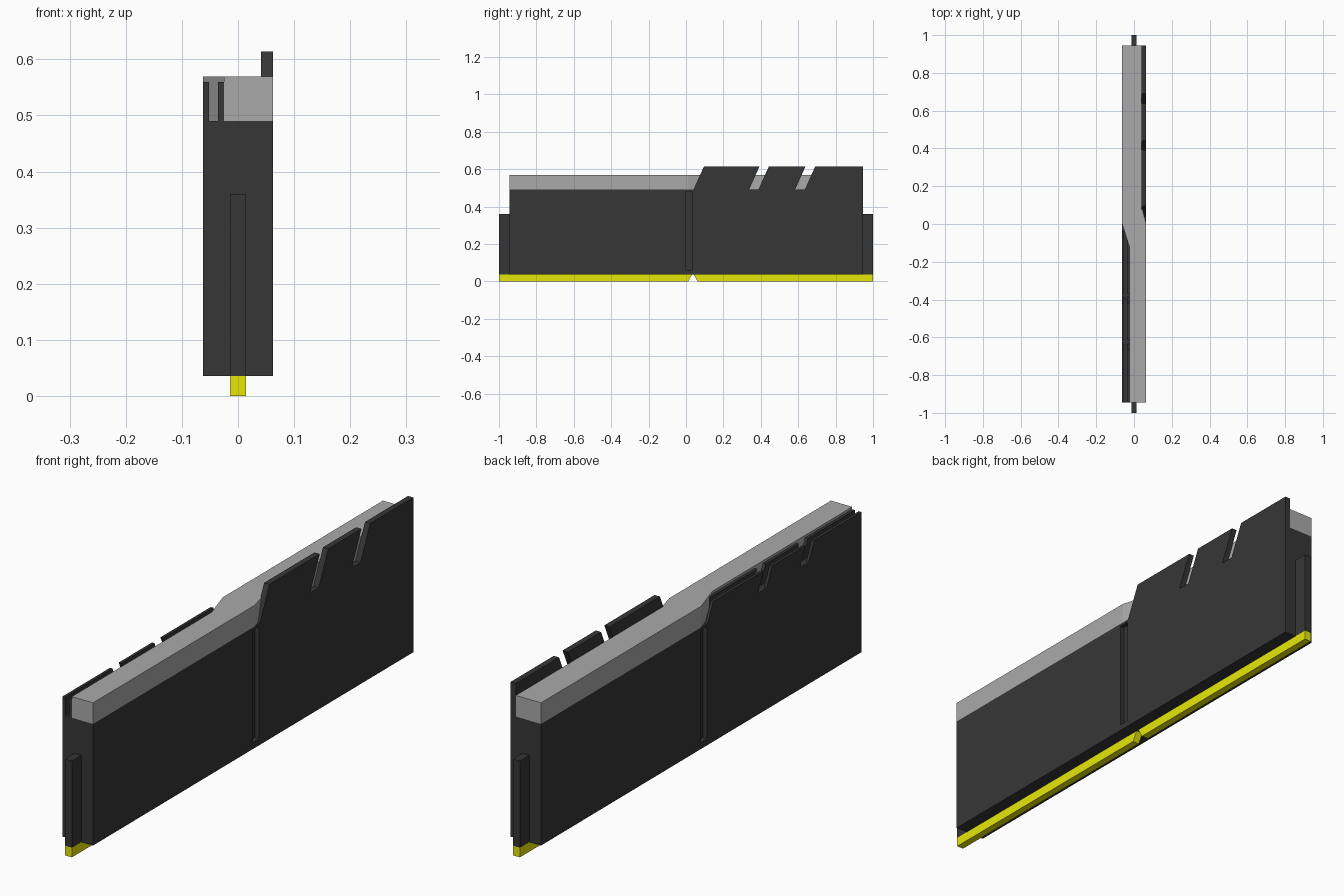
import bpy, bmesh
from mathutils import Vector

if "Cube" in bpy.data.objects:
    bpy.data.objects.remove(bpy.data.objects["Cube"])


def material(name, rgb):
    m = bpy.data.materials.new(name)
    m.diffuse_color = (*rgb, 1)
    m.use_nodes = True
    m.node_tree.nodes["Principled BSDF"].inputs["Base Color"].default_value = m.diffuse_color
    return m


DARK = material("dark_metal", (0.037, 0.037, 0.037))
LIGHT = material("light_diffuser", (0.40, 0.40, 0.40))
GOLD = material("contact_yellow", (0.8, 0.8, 0.003))


def prism(name, profiles, axis, lo, hi, mat=None):
    """Extrude 2D outlines: (y, z) along x, or (x, y) along z."""
    bm = bmesh.new()
    for outline in profiles:
        pts = [(lo, *p) if axis == 'x' else (*p, lo) for p in outline]
        face = bm.faces.new([bm.verts.new(p) for p in pts])
        new = bmesh.ops.extrude_face_region(bm, geom=[face])['geom']
        shift = Vector((hi - lo, 0, 0)) if axis == 'x' else Vector((0, 0, hi - lo))
        bmesh.ops.translate(bm, vec=shift,
                            verts=[g for g in new if isinstance(g, bmesh.types.BMVert)])
    bmesh.ops.recalc_face_normals(bm, faces=bm.faces)
    mesh = bpy.data.meshes.new(name)
    bm.to_mesh(mesh)
    bm.free()
    ob = bpy.data.objects.new(name, mesh)
    bpy.context.collection.objects.link(ob)
    if mat:
        mesh.materials.append(mat)
    return ob


def rect(a0, a1, b0, b1):
    return [(a0, b0), (a1, b0), (a1, b1), (a0, b1)]


HALF, END, BASE = 0.0625, 0.945, 0.49

# circuit board and notched contact strip
prism("circuit_board", [rect(-1, 1, 0.036, 0.36)], 'x', -0.014, 0.014, DARK)
prism("contact_strip", [[(-1, 0), (0.012, 0), (0.032, 0.036), (0.042, 0.036),
                         (0.062, 0), (1, 0), (1, 0.036), (-1, 0.036)]],
      'x', -0.014, 0.014, GOLD)

# heat spreader body with a vertical groove in each face
body = prism("heat_spreader", [rect(-END, END, 0.036, BASE)], 'x', -HALF, HALF, DARK)
for side in (1, -1):
    cutter = prism("groove_cutter", [rect(*sorted((-0.004 * side, 0.036 * side)), 0.06, 0.48)],
                   'x', side * 0.045, side * 0.08)
    cutter.hide_render = True
    mod = body.modifiers.new("groove", 'BOOLEAN')
    mod.operation, mod.solver, mod.object = 'DIFFERENCE', 'EXACT', cutter
    bpy.context.view_layer.objects.active = body
    bpy.ops.object.modifier_apply(modifier=mod.name)
    bpy.data.objects.remove(cutter)

# light bar, stepping across from one side to the other
prism("light_bar", [[(-0.025, -END), (HALF, -END), (HALF, 0.01), (0.041, 0.09),
                     (0.041, END), (-HALF, END), (-HALF, 0.0), (-0.025, -0.12)]],
      'z', BASE, 0.569, LIGHT)


# slanted teeth rising from the spreader
def teeth(side, top):
    lean = 0.45 * (top - BASE)
    outlines = []
    for y0, y1 in ((0.04, 0.337), (0.387, 0.583), (0.635, None)):
        end0, end1 = (END, END) if y1 is None else (y1, y1 + lean)
        outlines.append([(side * y, z) for y, z in
                         ((y0, BASE), (end0, BASE), (end1, top), (y0 + lean, top))])
    return outlines


prism("right_fin", teeth(1, 0.614), 'x', 0.041, HALF, DARK)
prism("left_outer_fin", teeth(-1, 0.56), 'x', -HALF, -0.052, DARK)
prism("left_inner_fin", teeth(-1, 0.56), 'x', -0.036, -0.025, DARK)
